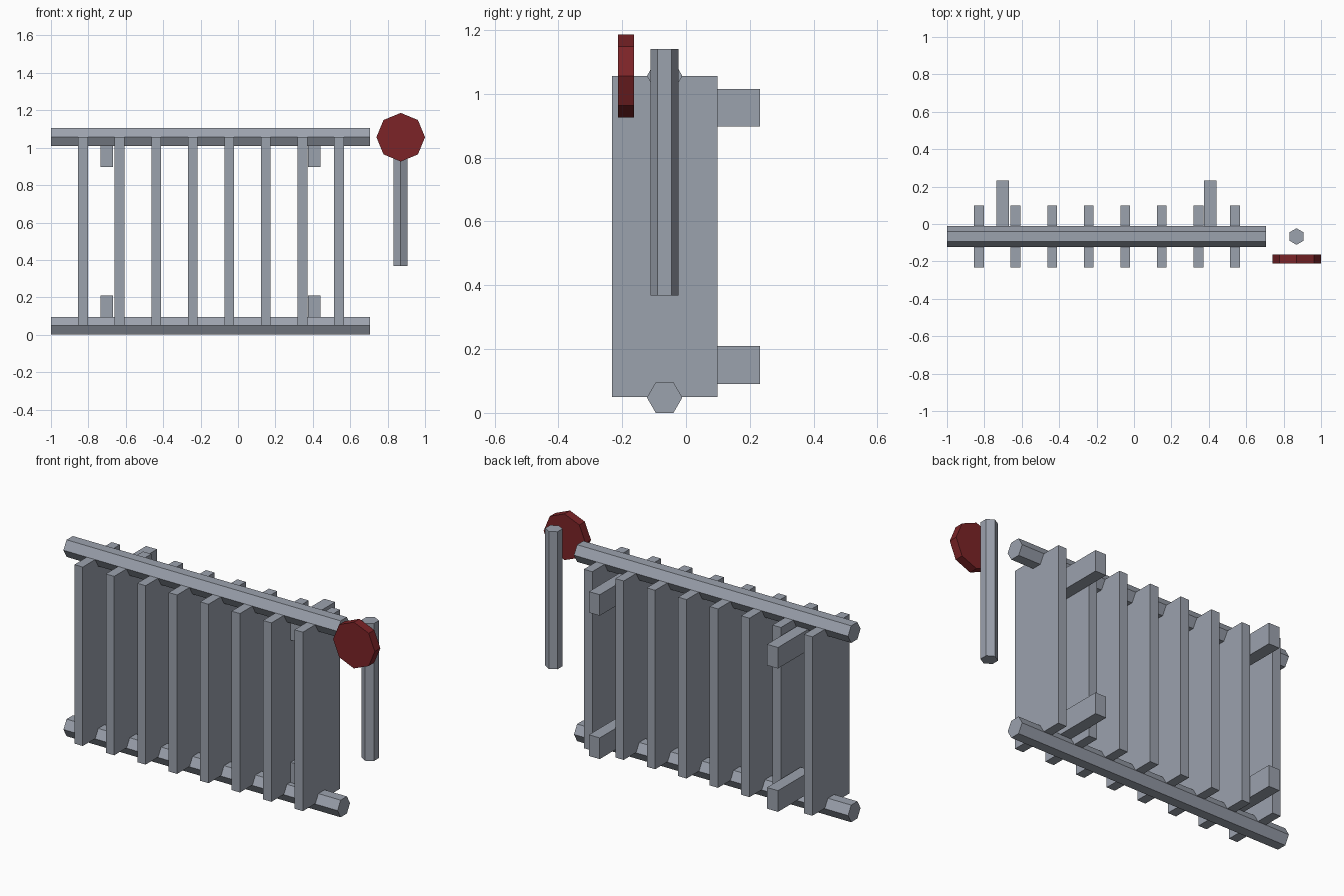
import bpy
import math
from mathutils import Matrix

if "Cube" in bpy.data.objects:
    bpy.data.objects.remove(bpy.data.objects["Cube"])


def material(name, rgb):
    m = bpy.data.materials.new(name)
    m.diffuse_color = (*rgb, 1)
    m.use_nodes = True
    m.node_tree.nodes["Principled BSDF"].inputs["Base Color"].default_value = m.diffuse_color
    return m


GREY = material("radiator grey", (0.33, 0.36, 0.42))
RED = material("valve red", (0.20, 0.017, 0.020))


def box(name, x, y, z, mat):
    """Box from (min, max) ranges on each axis."""
    bpy.ops.mesh.primitive_cube_add(size=1, location=[(a + b) / 2 for a, b in (x, y, z)])
    o = bpy.context.object
    o.data.transform(Matrix.Diagonal((x[1] - x[0], y[1] - y[0], z[1] - z[0], 1)))
    o.name = name
    o.data.materials.append(mat)


def prism(name, sides, radius, length, centre, axis, mat):
    """Flat-sided prism along an axis; a vertex sits on +y (or on +x for axis Y)."""
    bpy.ops.mesh.primitive_cylinder_add(vertices=sides, radius=radius, depth=length, location=centre)
    o = bpy.context.object
    turn = {"X": Matrix.Rotation(math.pi / 2, 4, "Y"),
            "Y": Matrix.Rotation(math.pi / 2, 4, "X"),
            "Z": Matrix.Identity(4)}[axis]
    o.data.transform(turn)
    o.name = name
    o.data.materials.append(mat)


MID_Y = -0.067
LOW_Z, HIGH_Z = 0.048, 1.056

# Horizontal hexagonal pipes
for name, z in (("lower_pipe", LOW_Z), ("upper_pipe", HIGH_Z)):
    prism(name, 6, 0.0555, 1.705, (-0.1475, MID_Y, z), "X", GREY)

# Eight upright fins
for i in range(8):
    x = -0.829 + i * 0.1956
    box(f"fin_{i + 1}", (x - 0.026, x + 0.026), (-0.2325, 0.0985), (0.05, HIGH_Z), GREY)

# Wall brackets at the back
for side, x in (("left", (-0.735, -0.667)), ("right", (0.374, 0.441))):
    for level, z in (("lower", (0.091, 0.21)), ("upper", (0.897, 1.015))):
        box(f"{level}_{side}_bracket", x, (MID_Y, 0.2325), z, GREY)

# Separate valve post and red octagonal valve wheel
prism("valve_post", 6, 0.0442, 0.773, (0.869, MID_Y, 0.7545), "Z", GREY)
prism("valve_wheel", 8, 0.13, 0.049, (0.870, -0.188, HIGH_Z), "Y", RED)
